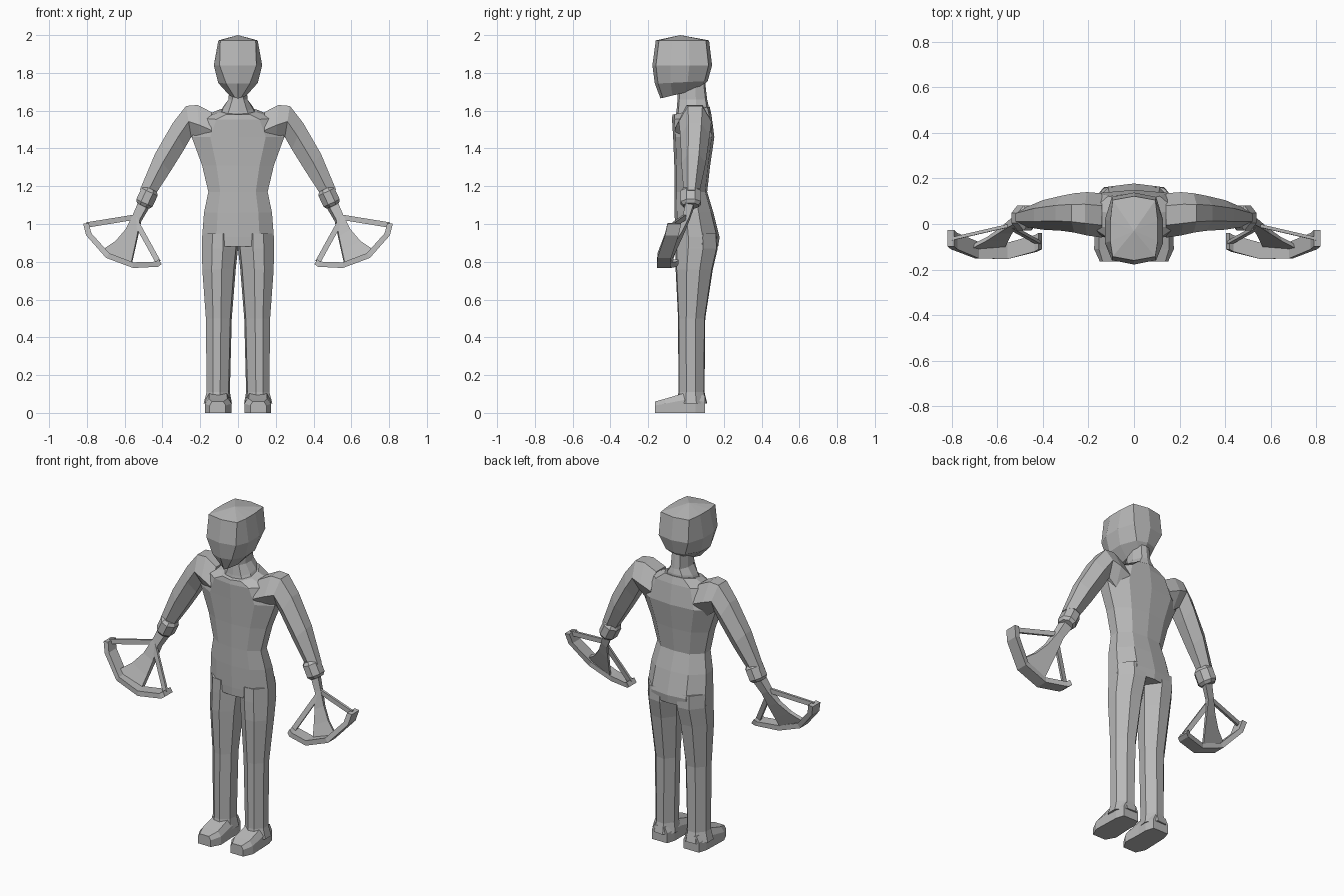
import bpy, bmesh, math
from mathutils import Vector

if "Cube" in bpy.data.objects:
    bpy.data.objects.remove(bpy.data.objects["Cube"])

GREY = bpy.data.materials.new("plain grey")
GREY.diffuse_color = (0.48, 0.48, 0.48, 1)
GREY.use_nodes = True
GREY.node_tree.nodes["Principled BSDF"].inputs["Base Color"].default_value = GREY.diffuse_color


def loft(name, rings, mirrored=False):
    """Skin a series of equal-length point rings, with both ends capped."""
    bm = bmesh.new()
    rows = [[bm.verts.new(p) for p in ring] for ring in rings]
    n = len(rows[0])
    for a, b in zip(rows, rows[1:]):
        for i in range(n):
            j = (i + 1) % n
            bm.faces.new((a[i], a[j], b[j], b[i]))
    bm.faces.new(rows[0])
    bm.faces.new(rows[-1])
    bmesh.ops.remove_doubles(bm, verts=bm.verts, dist=0.0005)
    bmesh.ops.recalc_face_normals(bm, faces=bm.faces)
    mesh = bpy.data.meshes.new(name)
    bm.to_mesh(mesh)
    bm.free()
    mesh.materials.append(GREY)
    obj = bpy.data.objects.new(name, mesh)
    bpy.context.collection.objects.link(obj)
    if mirrored:
        obj.modifiers.new("other_side", 'MIRROR')
    return obj


def body_ring(z, w, yf, yb, tilt=0.0, flat=0.6, s0=0.3, s1=0.62):
    """Symmetric ten-sided section; tilt raises the back over the front."""
    d = yb - yf
    half = [(0, yf), (w * flat, yf + d * 0.06), (w, yf + d * s0),
            (w, yf + d * s1), (w * flat, yb - d * 0.06), (0, yb)]
    pts = half + [(-x, y) for x, y in half[-2:0:-1]]
    return [(x, y, z + tilt * (y - (yf + yb) / 2)) for x, y in pts]


# Head: wide skull narrowing to a pointed chin
loft("head", [
    body_ring(1.69, 0.045, -0.135, 0.075, 0.24, 0.35),
    body_ring(1.75, 0.105, -0.165, 0.115, 0.05, 0.6),
    body_ring(1.84, 0.128, -0.178, 0.138, 0.0, 0.76),
    body_ring(1.972, 0.104, -0.16, 0.122, 0.0, 0.9),
    body_ring(2.0, 0.0, -0.03, -0.03),
])

# Neck flaring into the collar
loft("neck", [
    body_ring(1.57, 0.1, -0.055, 0.12),
    body_ring(1.615, 0.08, -0.05, 0.118, 0.2),
    body_ring(1.66, 0.05, -0.045, 0.112),
    body_ring(1.76, 0.045, -0.04, 0.1),
])

# Torso from hips to collar
loft("torso", [
    body_ring(0.88, 0.19, -0.055, 0.17),
    body_ring(0.93, 0.19, -0.058, 0.178),
    body_ring(1.06, 0.18, -0.06, 0.145),
    body_ring(1.17, 0.157, -0.06, 0.112),
    body_ring(1.31, 0.19, -0.062, 0.128),
    body_ring(1.46, 0.245, -0.068, 0.15),
    body_ring(1.565, 0.19, -0.074, 0.135, 0.12),
    body_ring(1.6, 0.1, -0.072, 0.125, 0.22),
])


def leg_ring(z, xo, xi, yf, yb):
    """Eight-sided leg section between the outer and inner edges."""
    w, d = xo - xi, yb - yf
    uv = [(0.42, 0), (0.72, 0.03), (1, 0.3), (1, 0.65),
          (0.7, 0.97), (0.3, 1), (0, 0.65), (0.06, 0.25)]
    return [(xi + w * u, yf + d * v, z) for u, v in uv]


# Legs with flared hems
loft("leg", [
    leg_ring(0.05, 0.182, 0.032, -0.05, 0.112),
    leg_ring(0.11, 0.166, 0.043, -0.04, 0.098),
    leg_ring(0.5, 0.17, 0.033, -0.042, 0.102),
    leg_ring(0.76, 0.189, 0.012, -0.055, 0.142),
    leg_ring(0.87, 0.19, 0.0, -0.055, 0.168),
    leg_ring(0.95, 0.188, 0.0, -0.052, 0.165),
], True)


# Shoes: sections from heel to toe, (y, inner x, outer x, top height)
def shoe_ring(y, xi, xo, h):
    e = (xo - xi) * 0.15
    return [(xi, y, 0), (xo, y, 0), (xo, y, h * 0.65),
            (xo - e, y, h), (xi + e, y, h), (xi, y, h * 0.65)]


loft("shoe", [
    shoe_ring(0.1, 0.055, 0.155, 0.09), shoe_ring(0.05, 0.04, 0.17, 0.105),
    shoe_ring(-0.01, 0.04, 0.172, 0.105), shoe_ring(-0.11, 0.035, 0.175, 0.075),
    shoe_ring(-0.165, 0.065, 0.15, 0.06),
], True)


def arm_ring(xt, zt, xb, zb, yf, yb):
    """Six-sided arm section from its upper and lower edges."""
    d = yb - yf
    t, b = Vector((xt, 0, zt)), Vector((xb, 0, zb))
    side = t.lerp(b, 0.5)
    pts = [(t, 0.28), (t, 0.72), (side, 1), (b, 0.72), (b, 0.28), (side, 0)]
    return [(p.x, yf + d * v, p.z) for p, v in pts]


# Arms with raised shoulders
loft("arm", [
    arm_ring(0.14, 1.592, 0.14, 1.4, -0.06, 0.135),
    arm_ring(0.215, 1.63, 0.2, 1.42, -0.05, 0.14),
    arm_ring(0.275, 1.625, 0.248, 1.46, -0.038, 0.135),
    arm_ring(0.345, 1.535, 0.285, 1.395, -0.03, 0.125),
    arm_ring(0.44, 1.37, 0.36, 1.275, -0.025, 0.105),
    arm_ring(0.52, 1.18, 0.445, 1.145, -0.012, 0.07),
], True)

# Wrist cuffs: chamfered octagonal bands
along = Vector((0.43, 0, -0.9)).normalized()
across = Vector((0.9, 0, 0.43)).normalized()
Y = Vector((0, 1, 0))
wrist = Vector((0.483, 0.026, 1.138))


def cuff_ring(t, r):
    angles = [math.pi / 8 + k * math.pi / 4 for k in range(8)]
    return [wrist + along * t + across * r * math.cos(a)
            + Y * r * 1.15 * math.sin(a) for a in angles]


loft("wrist_cuff", [cuff_ring(-0.052, 0.038), cuff_ring(-0.035, 0.051),
                    cuff_ring(0.03, 0.051), cuff_ring(0.047, 0.038)], True)


def slab_ring(p, u, hu, v, hv):
    p = Vector(p)
    return [p + u * hu + v * hv, p - u * hu + v * hv,
            p - u * hu - v * hv, p + u * hu - v * hv]


# Fan-shaped hand plate: position, half width, half thickness
fan = [((0.5, 0.02, 1.1), 0.026, 0.022), ((0.535, 0.0, 1.03), 0.022, 0.018),
       ((0.563, -0.03, 0.95), 0.035, 0.012), ((0.598, -0.065, 0.88), 0.055, 0.01),
       ((0.64, -0.1, 0.82), 0.084, 0.01)]
u = Vector((0.87, 0, 0.5))
v = Vector((-0.2, 0.9, -0.3)).normalized()
loft("hand_fan", [slab_ring(p, u, a, v, b) for p, a, b in fan], True)

# Curved outer rim of the fan
pivot = Vector((0.553, -0.008, 1.035))
rim = [(0.805, -0.062, 1.003), (0.79, -0.075, 0.945), (0.69, -0.115, 0.833),
       (0.555, -0.118, 0.782), (0.43, -0.085, 0.787), (0.412, -0.075, 0.8)]
rings = []
for p in rim:
    r = Vector(p) - pivot
    r.y = 0
    rings.append(slab_ring(p, r.normalized(), 0.015, Y, 0.036))
loft("fan_rim", rings, True)

# Straight struts from the hand to the rim tips
for name, tip in (("upper_strut", (0.8, -0.065, 0.995)),
                  ("lower_strut", (0.423, -0.08, 0.8))):
    d = (Vector(tip) - pivot).normalized()
    n = d.cross(Y).normalized()
    loft(name, [slab_ring(q, n, 0.014, d.cross(n), 0.007)
                for q in (pivot, tip)], True)
